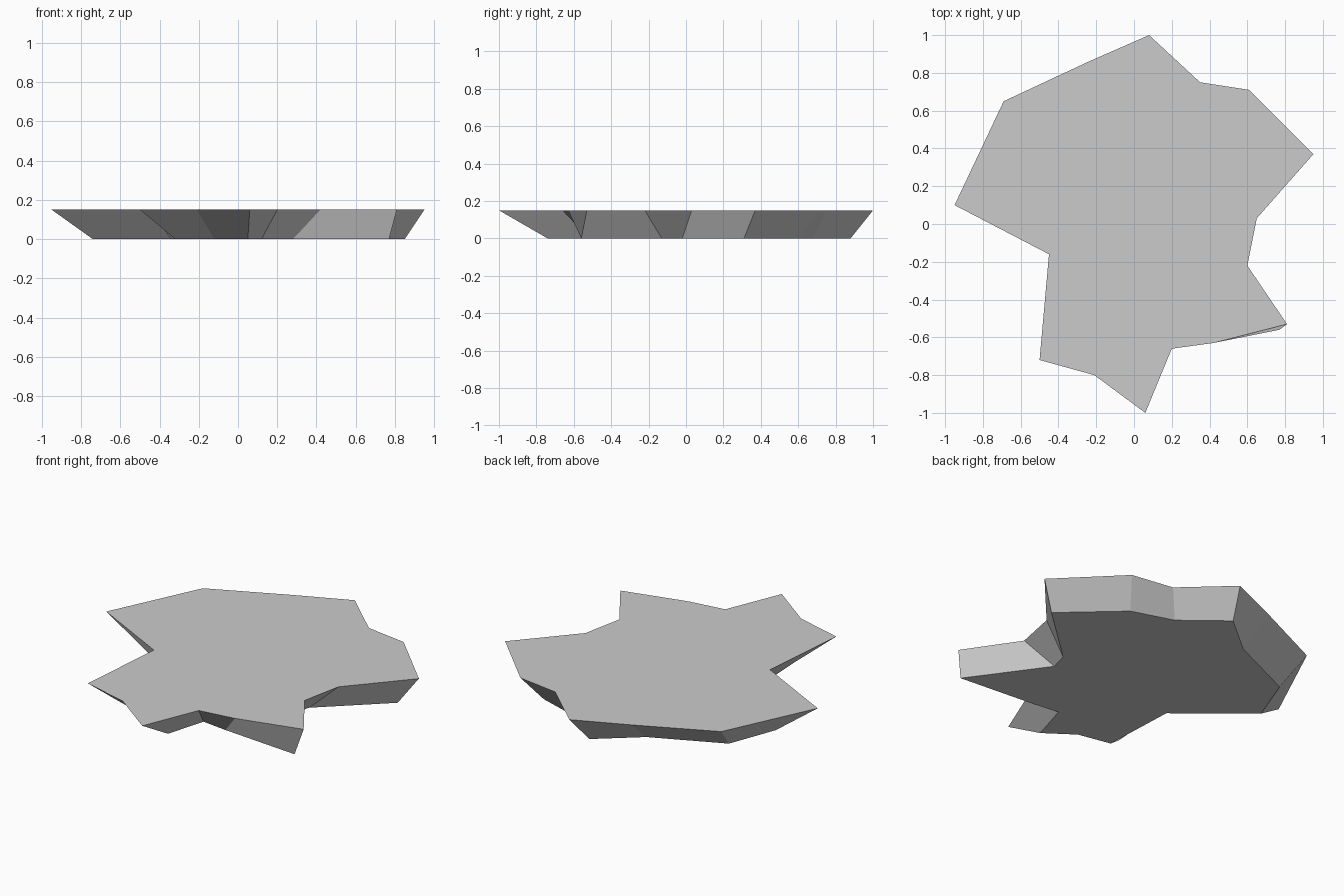
import bpy
import bmesh

cube = bpy.data.objects.get("Cube")
if cube:
    bpy.data.objects.remove(cube, do_unlink=True)

HEIGHT = 0.15

# Jagged outline of the slab: (upper x, upper y, lower x, lower y), counter-clockwise
RIM = [
    (0.08, 1.0, 0.03, 0.88), (-0.24, 0.86, -0.21, 0.68),
    (-0.69, 0.65, -0.63, 0.49), (-0.95, 0.1, -0.74, 0.2),
    (-0.45, -0.16, -0.34, -0.13), (-0.5, -0.72, -0.32, -0.58),
    (-0.21, -0.8, -0.12, -0.62), (0.06, -1.0, 0.05, -0.74),
    (0.2, -0.66, 0.12, -0.5), (0.42, -0.63, 0.28, -0.52),
    (0.81, -0.53, 0.77, -0.56), (0.6, -0.22, 0.46, -0.13),
    (0.65, 0.03, 0.49, -0.02), (0.95, 0.37, 0.85, 0.31),
    (0.61, 0.71, 0.53, 0.6), (0.35, 0.75, 0.28, 0.68),
]


def flat_material(name, colour):
    mat = bpy.data.materials.new(name)
    mat.use_nodes = True
    mat.diffuse_color = colour
    mat.node_tree.nodes["Principled BSDF"].inputs["Base Color"].default_value = colour
    return mat


# Flat slab with walls that taper in towards the underside
bm = bmesh.new()
upper = [bm.verts.new((r[0], r[1], HEIGHT)) for r in RIM]
lower = [bm.verts.new((r[2], r[3], 0)) for r in RIM]
bm.faces.new(upper)
bm.faces.new(lower[::-1])
for i in range(len(RIM)):
    j = (i + 1) % len(RIM)
    bm.faces.new((upper[i], lower[i], lower[j], upper[j]))
bmesh.ops.recalc_face_normals(bm, faces=bm.faces)

mesh = bpy.data.meshes.new("rock_slab")
bm.to_mesh(mesh)
bm.free()
mesh.materials.append(flat_material("stone grey", (0.6, 0.6, 0.6, 1)))
slab = bpy.data.objects.new("rock_slab", mesh)
bpy.context.collection.objects.link(slab)
